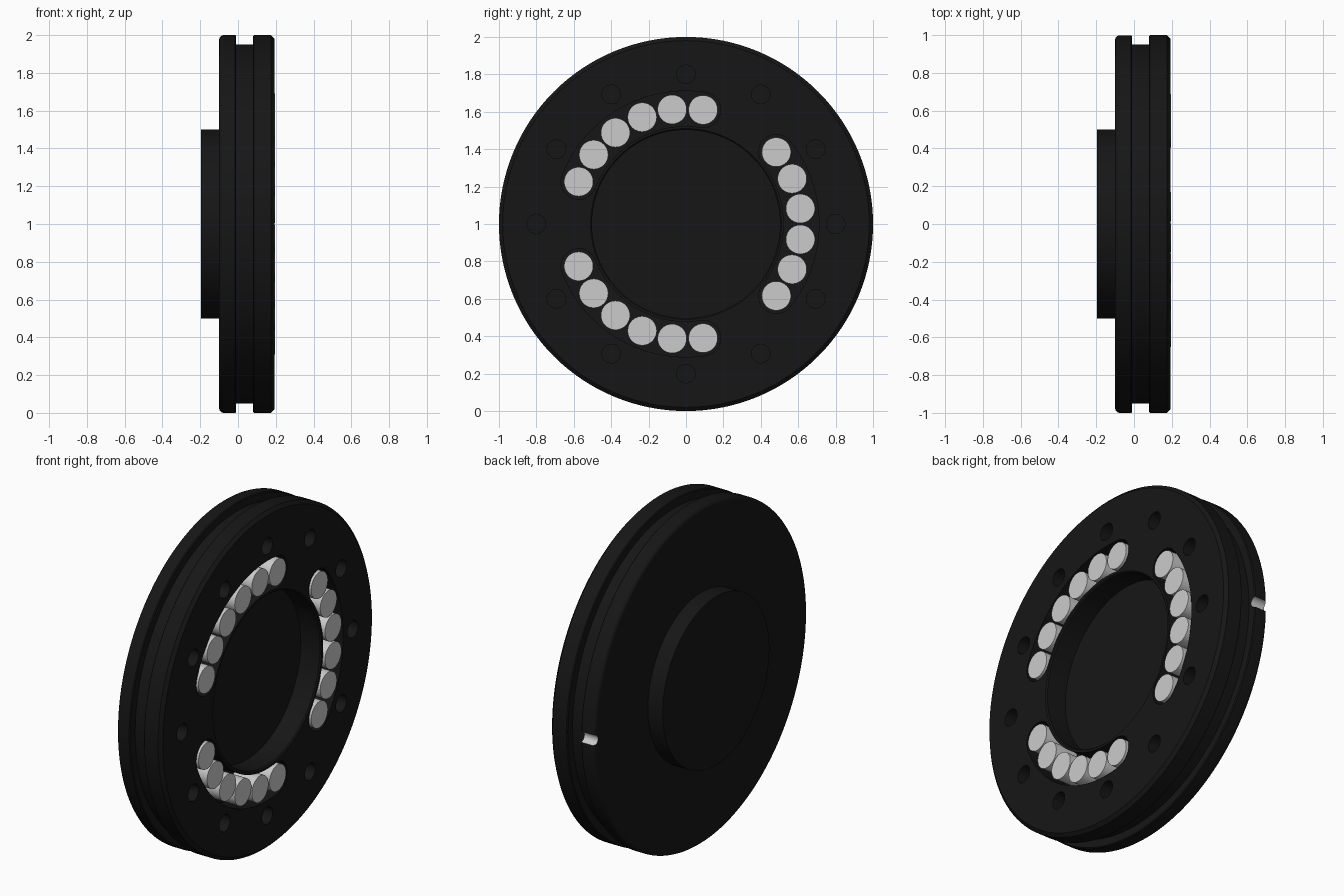
import bpy, bmesh
from math import sin, cos, pi, radians

if "Cube" in bpy.data.objects:
    bpy.data.objects.remove(bpy.data.objects["Cube"])

SEG = 128
R_PIN = 0.617          # pitch radius of the pins
FRONT = 0.193          # x of the front face
FLOOR = 0.05           # x of the slot floor


def material(name, value):
    m = bpy.data.materials.new(name)
    m.diffuse_color = (value, value, value, 1)
    m.use_nodes = True
    m.node_tree.nodes["Principled BSDF"].inputs["Base Color"].default_value = m.diffuse_color
    return m


def polar(x, r, a, y0=0.0, z0=1.0):
    return (x, y0 + r * cos(a), z0 + r * sin(a))


def bridge(bm, rings, mat=0):
    """Join equal rings of verts along +x and cap both ends."""
    n = len(rings[0])
    faces = [bm.faces.new(rings[0]), bm.faces.new(rings[-1][::-1])]
    for a, b in zip(rings, rings[1:]):
        for i in range(n):
            j = (i + 1) % n
            faces.append(bm.faces.new((a[i], b[i], b[j], a[j])))
    for f in faces:
        f.material_index = mat


def lathe(bm, profile, y0=0.0, z0=1.0, seg=SEG, mat=0):
    bridge(bm, [[bm.verts.new(polar(x, r, 2 * pi * i / seg, y0, z0)) for i in range(seg)]
                for x, r in profile], mat)


def finish(bm, name, mats=()):
    bmesh.ops.recalc_face_normals(bm, faces=bm.faces)
    me = bpy.data.meshes.new(name)
    bm.to_mesh(me)
    bm.free()
    for m in mats:
        me.materials.append(m)
    ob = bpy.data.objects.new(name, me)
    bpy.context.collection.objects.link(ob)
    return ob


def shade(ob):
    bpy.ops.object.select_all(action='DESELECT')
    ob.select_set(True)
    bpy.context.view_layer.objects.active = ob
    bpy.ops.object.shade_smooth_by_angle(angle=radians(30))


black = material("black", 0.008)
bare = material("bare_metal", 0.6)

# Disc body: rear boss, rounded rear flange, groove, chamfered front flange, recess
fillet = [(-0.075 - 0.025 * cos(t), 0.975 + 0.025 * sin(t)) for t in
          [i * pi / 12 for i in range(7)]]
profile = [(-0.197, 0.5), (-0.1, 0.5)] + fillet + [
    (-0.015, 1.0), (-0.01, 0.995), (-0.01, 0.95),
    (0.08, 0.95), (0.08, 0.995), (0.085, 1.0), (0.175, 1.0), (FRONT, 0.98),
    (FRONT, 0.51), (FRONT - 0.007, 0.503), (0.06, 0.503)]
bm = bmesh.new()
lathe(bm, profile)
body = finish(bm, "disc_body", (black, bare))

# Cutter: three curved slots, twelve bolt holes, one rim notch
bm = bmesh.new()
half, w = radians(38.5), 0.094
for k in range(3):
    c = k * 2 * pi / 3
    outline = []
    for i in range(33):                                   # outer arc
        a = c - half + 2 * half * i / 32
        outline.append(((R_PIN + w) * cos(a), (R_PIN + w) * sin(a)))
    for i in range(1, 16):                                # round end
        a = c + half
        t = a + pi * i / 16
        outline.append((R_PIN * cos(a) + w * cos(t), R_PIN * sin(a) + w * sin(t)))
    for i in range(33):                                   # inner arc
        a = c + half - 2 * half * i / 32
        outline.append(((R_PIN - w) * cos(a), (R_PIN - w) * sin(a)))
    for i in range(1, 16):                                # round end
        a = c - half
        t = a + pi + pi * i / 16
        outline.append((R_PIN * cos(a) + w * cos(t), R_PIN * sin(a) + w * sin(t)))
    bridge(bm, [[bm.verts.new((x, y, 1 + z)) for y, z in outline] for x in (FLOOR, 0.3)])
for k in range(12):
    a = k * pi / 6
    lathe(bm, [(0.09, 0.05), (0.3, 0.05)], 0.8 * cos(a), 1 + 0.8 * sin(a), 32)
lathe(bm, [(-0.15, 0.032), (0.04, 0.032)], 1.0, 1.0, 32, mat=1)
cutter = finish(bm, "cutter", (black, bare))
cutter.hide_render = True

mod = body.modifiers.new("cut", 'BOOLEAN')
mod.operation = 'DIFFERENCE'
mod.solver = 'EXACT'
mod.object = cutter
bpy.ops.object.select_all(action='DESELECT')
body.select_set(True)
bpy.context.view_layer.objects.active = body
bpy.ops.object.modifier_apply(modifier="cut")
bpy.data.objects.remove(cutter)
shade(body)

# Grey pins: six in each slot, standing slightly proud of the face
bm = bmesh.new()
for k in range(3):
    for i in range(6):
        a = radians(120 * k + 15.4 * (i - 2.5))
        lathe(bm, [(FLOOR - 0.01, 0.078), (0.197, 0.078)],
              R_PIN * cos(a), 1 + R_PIN * sin(a), 48)
shade(finish(bm, "slot_pins"))
